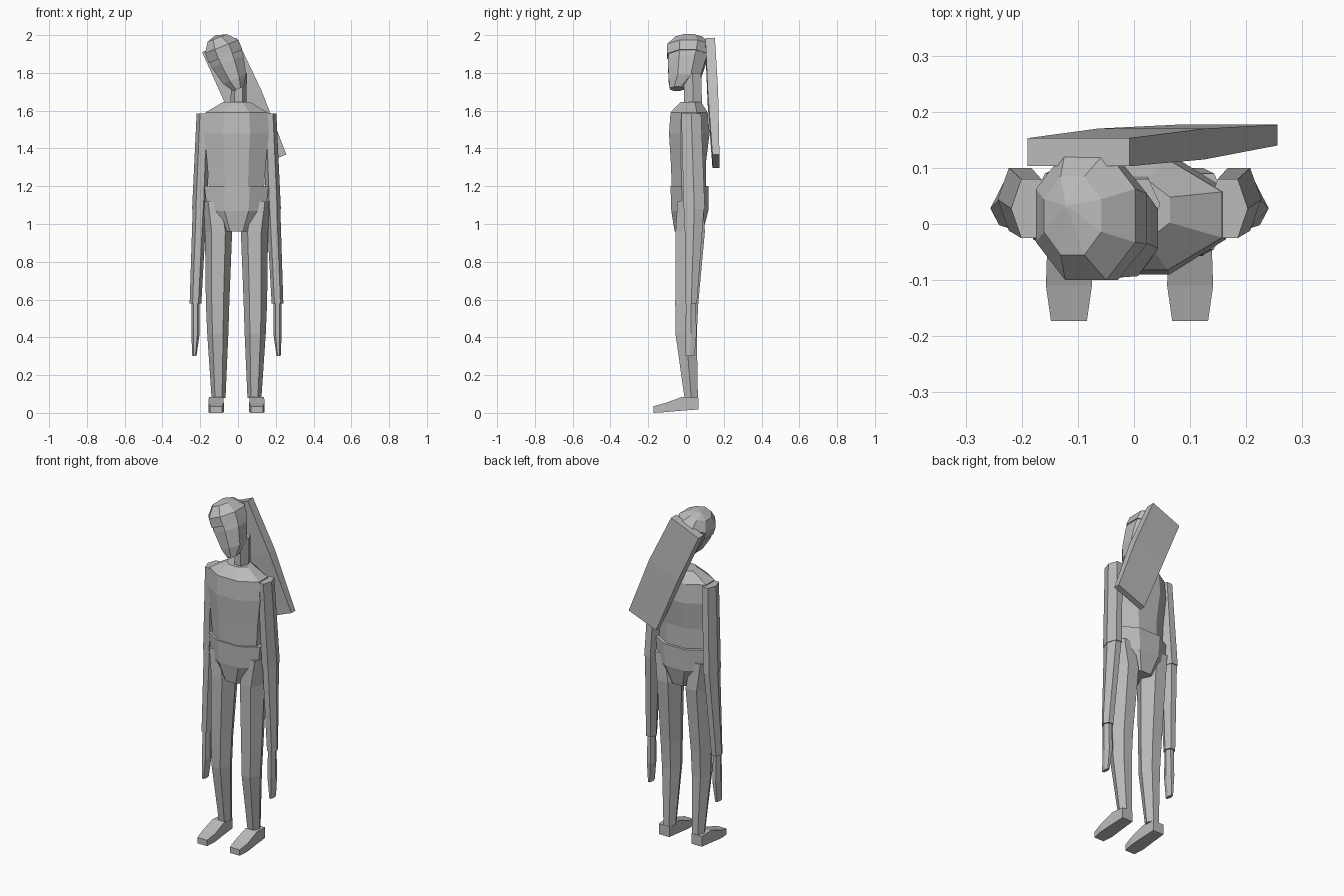
import bpy, bmesh, math
from mathutils import Matrix, Vector

cube = bpy.data.objects.get("Cube")
if cube:
    bpy.data.objects.remove(cube, do_unlink=True)

grey = bpy.data.materials.new("plain_grey")
grey.use_nodes = True
colour = (0.5, 0.5, 0.5, 1)
grey.diffuse_color = colour
for node in grey.node_tree.nodes:
    if node.type == 'BSDF_PRINCIPLED':
        node.inputs["Base Color"].default_value = colour

MID = -0.008  # body centre line


def loft(name, sections, matrix=None):
    """Skin a list of equal-length point loops and cap both ends."""
    bm = bmesh.new()
    loops = [[bm.verts.new(p) for p in s] for s in sections]
    n = len(loops[0])
    for a, b in zip(loops, loops[1:]):
        for i in range(n):
            j = (i + 1) % n
            bm.faces.new((a[i], a[j], b[j], b[i]))
    bm.faces.new(loops[0])
    bm.faces.new(loops[-1])
    bmesh.ops.recalc_face_normals(bm, faces=bm.faces)
    if matrix:
        bm.transform(matrix)
    mesh = bpy.data.meshes.new(name)
    bm.to_mesh(mesh)
    bm.free()
    mesh.materials.append(grey)
    ob = bpy.data.objects.new(name, mesh)
    bpy.context.collection.objects.link(ob)
    return ob


def ring(n, cx, z, hx, front, back):
    """Flat-fronted polygon fitted to a half width and a y range."""
    angles = [(i + 0.5) * math.tau / n - math.pi / 2 for i in range(n)]
    mx = max(math.cos(a) for a in angles)
    my = max(math.sin(a) for a in angles)
    cy, hy = (front + back) / 2, (back - front) / 2
    return [Vector((cx + hx * math.cos(a) / mx, cy + hy * math.sin(a) / my, z))
            for a in angles]


def tube(name, n, rows, matrix=None):
    return loft(name, [ring(n, *r) for r in rows], matrix)


# Torso
tube("chest", 8, [(MID, 1.18, .145, -.075, .105), (MID, 1.32, .155, -.08, .105),
                  (MID, 1.48, .172, -.09, .125), (MID, 1.59, .165, -.082, .115),
                  (MID, 1.645, .072, -.03, .08)])
tube("pelvis", 8, [(MID, .96, .08, -.06, .09), (MID, 1.07, .155, -.078, .118),
                   (MID, 1.2, .17, -.082, .12)])
tube("neck", 6, [(.003, 1.63, .042, -.01, .085), (.005, 1.8, .042, -.01, .08)])

# Head, tipped to one side, under a slightly overhanging cap
tilt = Matrix.Translation((-.055, 0, 1.86)) @ Matrix.Rotation(math.radians(-21.5), 4, 'Y')
tube("face", 8, [(0, -.155, .03, -.085, -.01), (0, -.10, .066, -.093, .075),
                 (0, .0, .09, -.095, .105), (0, .06, .092, -.09, .125)], tilt)
tube("scalp", 8, [(0, .03, .096, -.1, .118), (0, .085, .095, -.1, .13),
                  (-.005, .136, .055, -.055, .085), (-.01, .152, .004, .028, .036)], tilt)

# Limbs
for side, s in (("right", -1), ("left", 1)):
    def limb(part, rows):
        tube(f"{side}_{part}", 6, [(MID + s * x, *rest) for x, *rest in rows])

    limb("thigh", [(.118, 1.12, .065, -.045, .09), (.095, .96, .072, -.055, .1),
                   (.1, .58, .062, -.057, .065)])
    limb("shin", [(.1, .58, .062, -.057, .065), (.099, .42, .056, -.056, .057),
                  (.095, .08, .037, -.008, .063)])
    limb("upper_arm", [(.175, 1.585, .036, -.025, .08), (.195, 1.08, .04, -.012, .1)])
    limb("forearm", [(.195, 1.08, .037, -.008, .095), (.217, .58, .031, -.002, .058)])
    limb("hand", [(.217, .6, .022, 0, .05), (.217, .42, .022, -.003, .056),
                  (.223, .3, .011, -.003, .045)])
    # Foot sections run from heel to toe: y, bottom, top, half width
    foot = [(.065, .018, .08, .035), (-.02, .012, .085, .038),
            (-.11, .004, .052, .041), (-.173, 0, .035, .032)]
    fx = MID + s * .108
    loft(f"{side}_foot", [[(fx - w, y, lo), (fx + w, y, lo), (fx + w, y, hi), (fx - w, y, hi)]
                          for y, lo, hi, w in foot])

# Slanted slab behind the shoulders: left edge, right edge, front, back
slab = [((-.19, 1.91), (-.008, 1.985), .103, .153),
        ((-.065, 1.63), (.125, 1.705), .115, .17),
        ((.075, 1.297), (.256, 1.368), .14, .177)]
loft("back_slab", [[(a[0], f, a[1]), (b[0], f, b[1]), (b[0], r, b[1]), (a[0], r, a[1])]
                   for a, b, f, r in slab])
